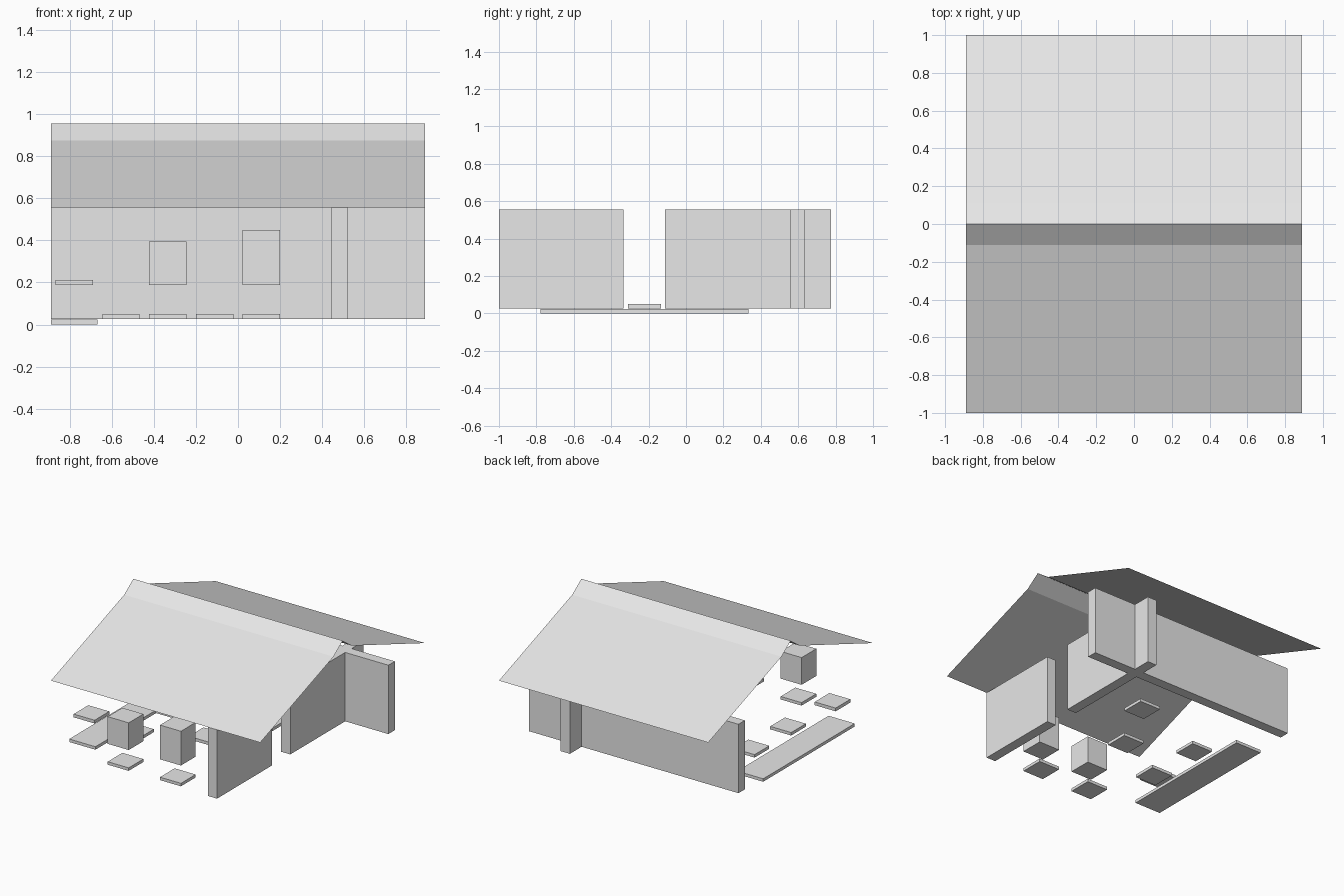
import bpy, bmesh

cube = bpy.data.objects.get("Cube")
if cube:
    bpy.data.objects.remove(cube)

GREY = (0.8, 0.8, 0.8, 1)
grey = bpy.data.materials.new("plain grey")
grey.use_nodes = True
grey.diffuse_color = GREY
grey.node_tree.nodes["Principled BSDF"].inputs["Base Color"].default_value = GREY

FLOOR, EAVE = 0.027, 0.556
TILE = 0.178          # side of the small square blocks


def add(name, bm):
    mesh = bpy.data.meshes.new(name)
    bm.to_mesh(mesh)
    bm.free()
    mesh.materials.append(grey)
    obj = bpy.data.objects.new(name, mesh)
    bpy.context.collection.objects.link(obj)
    return obj


def box(name, xs, ys, zs):
    bm = bmesh.new()
    bmesh.ops.create_cube(bm, size=1)
    for v in bm.verts:
        v.co = [r[0] if c < 0 else r[1] for c, r in zip(v.co, (xs, ys, zs))]
    return add(name, bm)


def block(name, x, y, z0, z1):
    h = TILE / 2
    return box(name, (x - h, x + h), (y - h, y + h), (z0, z1))


# Walls
walls = (FLOOR, EAVE)
box("front_wall", (0.444, 0.522), (-1, -0.333), walls)
box("cross_wall", (0.444, 0.522), (-0.111, 0.775), walls)
box("back_wall", (-0.889, 0.889), (0.555, 0.633), walls)

# Long ground slab
box("ground_slab", (-0.889, -0.667), (-0.778, 0.333), (0, 0.023))

# Stepping tiles
tiles = [(-0.556, -0.444), (-0.556, 0), (-0.333, -0.889),
         (-0.111, -0.222), (0.111, -0.889), (0.111, 0.222)]
for i, (x, y) in enumerate(tiles, 1):
    block(f"floor_tile_{i}", x, y, FLOOR, 0.05)

# Raised blocks
block("raised_tile", -0.778, -0.667, 0.187, 0.212)
block("short_block", -0.333, -0.889, 0.187, 0.396)
block("tall_block", 0.111, -0.889, 0.187, 0.45)

# Thin gable roof with a steeper strip at the ridge
profile = [(-1, EAVE), (-0.111, 0.876), (0, 0.956), (0.111, 0.876), (1, EAVE)]
bm = bmesh.new()
rows = [[bm.verts.new((x, y, z)) for x in (-0.889, 0.889)] for y, z in profile]
for a, b in zip(rows, rows[1:]):
    bm.faces.new((a[0], a[1], b[1], b[0]))
add("roof", bm)
